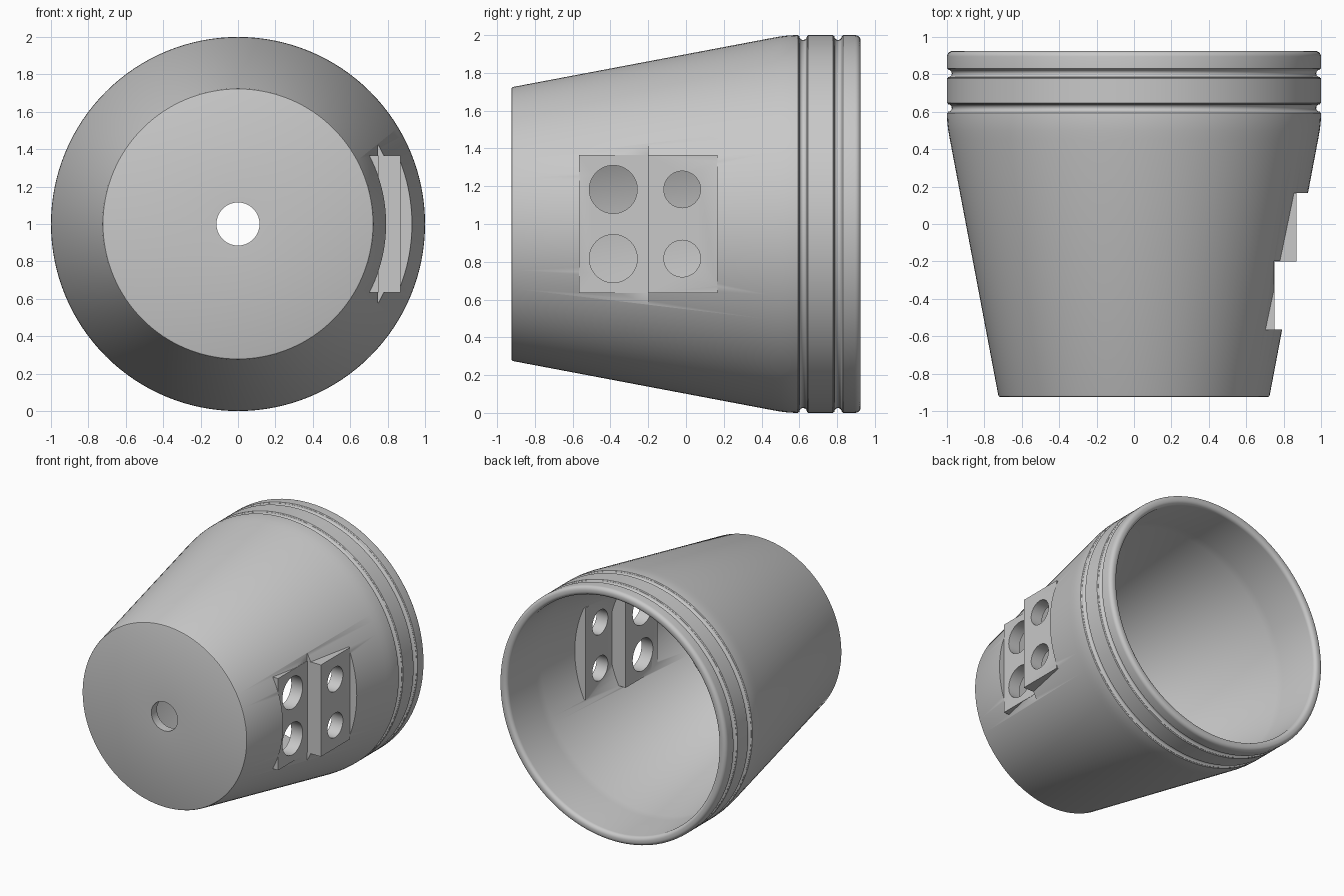
import bpy, bmesh, math
from mathutils import Matrix, Vector

if "Cube" in bpy.data.objects:
    bpy.data.objects.remove(bpy.data.objects["Cube"], do_unlink=True)

grey = bpy.data.materials.new("plain grey")
grey.use_nodes = True
grey.diffuse_color = (0.58, 0.58, 0.58, 1)
grey.node_tree.nodes["Principled BSDF"].inputs["Base Color"].default_value = (0.58, 0.58, 0.58, 1)

SEGMENTS = 128
CENTRE = 1.0  # height of the cup's axis


def make_object(name, bm):
    bmesh.ops.recalc_face_normals(bm, faces=bm.faces)
    mesh = bpy.data.meshes.new(name)
    bm.to_mesh(mesh)
    bm.free()
    mesh.materials.append(grey)
    obj = bpy.data.objects.new(name, mesh)
    bpy.context.collection.objects.link(obj)
    return obj


def lathe(name, profile):
    """Turn a closed (radius, y) outline around the y axis."""
    bm = bmesh.new()
    rings = []
    for i in range(SEGMENTS):
        a = math.tau * i / SEGMENTS
        rings.append([bm.verts.new((r * math.cos(a), y, CENTRE + r * math.sin(a)))
                      for r, y in profile])
    n = len(profile)
    for i in range(SEGMENTS):
        here, there = rings[i], rings[(i + 1) % SEGMENTS]
        for j in range(n):
            k = (j + 1) % n
            bm.faces.new((here[j], here[k], there[k], there[j]))
    return make_object(name, bm)


def extrude_z(name, outline, half_height):
    """Extrude an (x, y) outline evenly above and below the axis."""
    bm = bmesh.new()
    face = bm.faces.new([bm.verts.new((x, y, CENTRE - half_height)) for x, y in outline])
    result = bmesh.ops.extrude_face_region(bm, geom=[face])
    moved = [v for v in result["geom"] if isinstance(v, bmesh.types.BMVert)]
    bmesh.ops.translate(bm, verts=moved, vec=(0, 0, 2 * half_height))
    return make_object(name, bm)


def box_outline(x0, x1, y0, y1):
    return [(x0, y0), (x1, y0), (x1, y1), (x0, y1)]


def peg(name, y, z, radius):
    """Cylinder along x, used to drill a hole."""
    bm = bmesh.new()
    bmesh.ops.create_cone(bm, cap_ends=True, segments=48, radius1=radius, radius2=radius, depth=0.6,
                          matrix=Matrix.Translation((0.82, y, z)) @ Matrix.Rotation(math.pi / 2, 4, "Y"))
    return make_object(name, bm)


def combine(target, other, operation):
    other.hide_render = True
    mod = target.modifiers.new("combine", "BOOLEAN")
    mod.operation, mod.object, mod.solver = operation, other, "EXACT"
    bpy.context.view_layer.objects.active = target
    bpy.ops.object.modifier_apply(modifier=mod.name)
    bpy.data.objects.remove(other, do_unlink=True)


def arc(r, y, radius, start, end, steps=6):
    return [(r + radius * math.cos(math.radians(start + (end - start) * i / steps)),
             y + radius * math.sin(math.radians(start + (end - start) * i / steps)))
            for i in range(steps + 1)]


# Cup outline: drilled base, tapered wall, two grooves, rounded lip, hollow inside
profile = [(0.115, -0.925), (0.715, -0.925), (0.722, -0.922), (0.726, -0.914),
           (0.985, 0.455), (0.993, 0.5), (0.998, 0.54), (1.0, 0.58)]
for groove_y in (0.62, 0.805):
    profile += [(1.0, groove_y - 0.027), (0.994, groove_y - 0.022)]
    profile += arc(0.994, groove_y, 0.02, 270, 90)
    profile += [(0.994, groove_y + 0.022), (1.0, groove_y + 0.027)]
profile += arc(0.97, 0.895, 0.03, 0, 90) + arc(0.96, 0.895, 0.03, 90, 180)
profile += [(0.93, 0.56), (0.925, 0.5), (0.672, -0.84), (0.662, -0.855), (0.115, -0.855)]
cup = lathe("cup", profile)

# Two stepped recesses cut flat into the wall
combine(cup, extrude_z("lower_recess", box_outline(0.748, 1.3, -0.565, -0.199), 0.6), "DIFFERENCE")
combine(cup, extrude_z("upper_recess", box_outline(0.868, 1.3, -0.3, 0.165), 0.6), "DIFFERENCE")

# Stepped mounting plate through the wall
steps = [(0.65, -0.567), (0.75, -0.567), (0.75, -0.2), (0.87, -0.2),
         (0.87, 0.167), (0.77, 0.167), (0.77, -0.17), (0.65, -0.17)]
combine(cup, extrude_z("stepped_plate", steps, 0.365), "UNION")

# Paired holes in each step
for y, radius in ((-0.385, 0.127), (-0.02, 0.097)):
    for side in (-1, 1):
        combine(cup, peg("hole_peg", y, CENTRE + side * 0.183, radius), "DIFFERENCE")

bpy.ops.object.select_all(action="DESELECT")
cup.select_set(True)
bpy.context.view_layer.objects.active = cup
bpy.ops.object.shade_smooth_by_angle(angle=math.radians(35))
